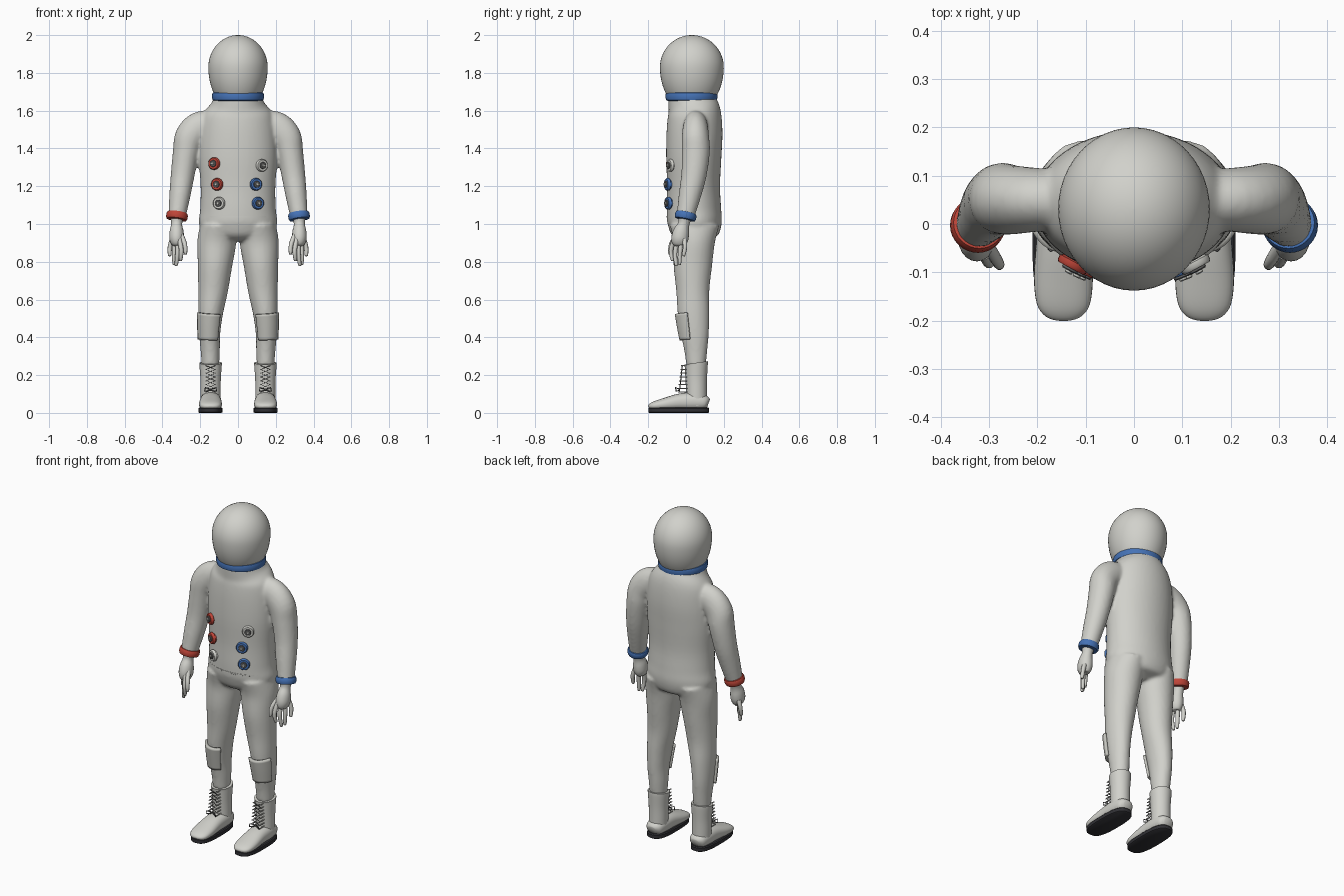
import bpy, bmesh, math
from mathutils import Vector

cube = bpy.data.objects.get("Cube")
if cube:
    bpy.data.objects.remove(cube)

X, Y, Z = Vector((1, 0, 0)), Vector((0, 1, 0)), Vector((0, 0, 1))


def material(name, r, g, b):
    m = bpy.data.materials.new(name)
    m.diffuse_color = (r, g, b, 1)
    m.use_nodes = True
    bsdf = m.node_tree.nodes["Principled BSDF"]
    bsdf.inputs["Base Color"].default_value = (r, g, b, 1)
    bsdf.inputs["Roughness"].default_value = 0.6
    return m


SUIT = material("suit white", 0.64, 0.64, 0.60)
PATCH = material("patch grey", 0.56, 0.56, 0.52)
BLUE = material("ring blue", 0.06, 0.17, 0.47)
RED = material("ring red", 0.52, 0.06, 0.04)
BLACK = material("sole black", 0.03, 0.03, 0.035)
DARK = material("dark grey", 0.13, 0.13, 0.13)


def smooth_path(rows, steps):
    """Catmull-Rom samples through rows of (x, y, z, rx, ry)."""
    p = [Vector(r) for r in rows]
    if steps == 1:
        return p
    out = []
    for i in range(len(p) - 1):
        a, b, c, d = p[max(i - 1, 0)], p[i], p[i + 1], p[min(i + 2, len(p) - 1)]
        for k in range(steps):
            t = k / steps
            out.append(0.5 * (2 * b + (c - a) * t + (2 * a - 5 * b + 4 * c - d) * t * t
                              + (3 * b - a - 3 * c + d) * t ** 3))
    return out + [p[-1]]


def loft(bm, rows, side=1, ref=Y, steps=4, n=32, power=2, arc=None):
    """Elliptic rings swept along a path; arc limits it to an open strip."""
    pts = smooth_path(rows, steps)
    pos = [Vector(q[:3]) for q in pts]
    rings = []
    for i, q in enumerate(pts):
        t = (pos[min(i + 1, len(pos) - 1)] - pos[max(i - 1, 0)]).normalized()
        u = t.cross(ref).normalized()
        v = u.cross(t)
        ring = []
        for k in range(n):
            a = math.radians(arc[0] + (arc[1] - arc[0]) * k / (n - 1)) if arc else math.tau * k / n
            c, s = (math.copysign(abs(f) ** (2 / power), f) for f in (math.cos(a), math.sin(a)))
            w = pos[i] + u * c * q[3] + v * s * q[4]
            ring.append(bm.verts.new((w.x * side, w.y, w.z)))
        rings.append(ring)
    for a, b in zip(rings, rings[1:]):
        for k in range(n - 1 if arc else n):
            j = (k + 1) % n
            bm.faces.new((a[k], a[j], b[j], b[k]))
    if not arc:
        bm.faces.new(rings[0])
        bm.faces.new(rings[-1])


def finish(bm, name, mat, angle=40):
    bmesh.ops.recalc_face_normals(bm, faces=bm.faces[:])
    me = bpy.data.meshes.new(name)
    bm.to_mesh(me)
    bm.free()
    me.materials.append(mat)
    ob = bpy.data.objects.new(name, me)
    bpy.context.collection.objects.link(ob)
    bpy.ops.object.select_all(action="DESELECT")
    ob.select_set(True)
    bpy.context.view_layer.objects.active = ob
    bpy.ops.object.shade_smooth_by_angle(angle=math.radians(angle))
    return ob


def part(name, mat, rows, **kw):
    bm = bmesh.new()
    loft(bm, rows, **kw)
    return finish(bm, name, mat)


def along(c, axis, prof):
    """Rows for a turned part: prof holds (distance, radius) pairs."""
    axis = axis.normalized()
    return [(*(Vector(c) + axis * d), r, r) for d, r in prof]


def cord(name, mat, lines, r, side):
    cu = bpy.data.curves.new(name, "CURVE")
    cu.dimensions = "3D"
    cu.bevel_depth, cu.bevel_resolution, cu.use_fill_caps = r, 1, True
    for line in lines:
        sp = cu.splines.new("POLY")
        sp.points.add(len(line) - 1)
        for p, co in zip(sp.points, line):
            p.co = (co[0] * side, co[1], co[2], 1)
    cu.materials.append(mat)
    bpy.context.collection.objects.link(bpy.data.objects.new(name, cu))


# Suit: torso, arms and legs fused into one soft skin
torso = [(0, .03, 1.68, .125, .125), (0, .035, 1.64, .14, .129), (0, .045, 1.58, .185, .141),
         (0, .045, 1.48, .203, .148), (0, .041, 1.35, .207, .146), (0, .04, 1.2, .198, .14),
         (0, .042, 1.08, .2, .144), (0, .045, 1.0, .207, .143), (0, .04, .94, .17, .12),
         (0, .04, .91, .09, .06)]
arm = [(.12, .05, 1.52, .08, .06), (.2, .05, 1.51, .086, .066), (.255, .05, 1.46, .08, .072),
       (.275, .052, 1.38, .07, .074), (.293, .042, 1.26, .063, .067),
       (.308, .02, 1.15, .056, .059), (.323, -.003, 1.04, .046, .047)]
leg = [(.105, .045, .99, .095, .13), (.113, .043, .9, .103, .109), (.122, .036, .78, .091, .102),
       (.132, .036, .65, .079, .088), (.145, .04, .53, .066, .084), (.15, .047, .42, .056, .074),
       (.147, .052, .33, .051, .061), (.146, .053, .25, .046, .051)]
bm = bmesh.new()
loft(bm, torso, n=48)
for s in (1, -1):
    loft(bm, arm, s)
    loft(bm, leg, s)
suit = finish(bm, "suit", SUIT, 180)
rm = suit.modifiers.new("fuse", "REMESH")
rm.mode, rm.voxel_size, rm.use_smooth_shade = "VOXEL", .009, True
sm = suit.modifiers.new("soften", "SMOOTH")
sm.factor, sm.iterations = .5, 6

# Waist seam, collar and helmet
part("waist_seam", SUIT, [(0, .043, z, .202 + d, .144 + d)
                          for z, d in ((1.03, -.004), (1.035, .001), (1.042, .001), (1.047, -.004))],
     steps=1, n=48)
part("collar", BLUE, along((0, .029, 0), Z, ((1.652, .126), (1.657, .135), (1.668, .137),
                                             (1.685, .137), (1.694, .134), (1.698, .127))),
     steps=1, n=48)
dome = []
for k in range(25):
    a = math.radians(-40 + 129.5 * k / 24)
    dome.append((0, .031, 1.83 + math.sin(a) * (.17 if a > 0 else .24),
                 .157 * math.cos(a), .169 * math.cos(a)))
part("helmet", SUIT, dome, steps=1, n=48)

# Chest connectors
for name, mat, x, z in (("right_upper", RED, -.12, 1.32), ("right_middle", RED, -.105, 1.21),
                        ("right_lower", SUIT, -.095, 1.11), ("left_upper", SUIT, .12, 1.31),
                        ("left_middle", BLUE, .09, 1.21), ("left_lower", BLUE, .1, 1.11)):
    base = Vector((x, .04 - .14 * math.sqrt(1 - (x / .198) ** 2), z))
    out = Vector((x * 4.5, -1, 0))
    for bit, m, prof in (("rim", mat, ((-.02, .026), (.004, .026), (.008, .033), (.018, .033), (.023, .029))),
                         ("socket", DARK, ((.015, .018), (.027, .018), (.029, .016))),
                         ("pin", PATCH, ((.02, .008), (.033, .008), (.035, .006)))):
        part(f"{name}_connector_{bit}", m, along(base, out, prof), ref=Z, steps=1, n=24)

for side, s, ring in (("left", 1, BLUE), ("right", -1, RED)):
    # Wrist ring
    part(side + "_wrist_ring", ring,
         along((.323, -.002, 1.042), Vector((.13, -.2, -1)),
               ((-.02, .044), (-.018, .053), (-.009, .057), (.009, .057), (.018, .053), (.02, .044))),
         side=s, steps=1)
    # Glove: palm, thumb and fingers
    bm = bmesh.new()
    loft(bm, [(.323, -.004, 1.04, .036, .036), (.325, -.012, 1.0, .029, .03),
              (.325, -.025, .96, .037, .042), (.325, -.033, .92, .038, .045),
              (.325, -.036, .89, .026, .034), (.325, -.036, .885, .01, .012)], s, n=20)
    for root, knuckle, tip in (((.305, -.04, .95), (.282, -.078, .895), (.278, -.086, .845)),
                               ((.31, -.062, .92), (.3, -.08, .86), (.304, -.072, .81)),
                               ((.32, -.045, .91), (.32, -.058, .845), (.327, -.052, .785)),
                               ((.335, -.025, .91), (.338, -.032, .845), (.338, -.034, .79)),
                               ((.348, -.008, .92), (.36, -.005, .88), (.362, -.012, .835))):
        end = Vector(tip) + (Vector(tip) - Vector(knuckle)) * .12
        loft(bm, [(*root, .013, .013), (*knuckle, .012, .012), (*tip, .009, .009),
                  (*end, .003, .003)], s, steps=3, n=10)
    finish(bm, side + "_glove", SUIT, 60)

    # Knee patch wrapping the front and outer side
    patch = part(side + "_knee_patch", PATCH,
                 [(.145, .038, .53, .07, .09), (.149, .043, .46, .064, .083),
                  (.151, .047, .39, .058, .074)], side=s, arc=(-133, -20), n=16)
    sol = patch.modifiers.new("thickness", "SOLIDIFY")
    sol.thickness, sol.offset = .016, 0

    # Boot: shaft, foot and sole
    bm = bmesh.new()
    loft(bm, [(.145, .053, .265, .06, .063), (.145, .054, .25, .059, .061),
              (.145, .054, .18, .054, .057), (.145, .055, .11, .053, .055),
              (.145, .055, .04, .052, .056)], s)
    loft(bm, [(.145, .119, .05, .025, .022), (.145, .1, .055, .048, .038),
              (.145, .04, .06, .056, .048), (.145, -.03, .058, .057, .045),
              (.146, -.11, .046, .061, .034), (.146, -.165, .038, .055, .024),
              (.146, -.19, .033, .038, .015), (.146, -.198, .03, .016, .006)],
         s, ref=Z, power=2.3)
    finish(bm, side + "_boot", SUIT, 50)
    part(side + "_sole", BLACK,
         [(.146, -.038, z, .064 - d, .161 - d)
          for z, d in ((0, .005), (.004, 0), (.024, 0), (.029, .005))],
         side=s, steps=1, n=48, power=2.8)

    # Crossed laces, hooks and bow
    def eyelet(k, e):
        return (.145 + e * .025, -.035 + .0022 * k, .11 + .02 * k)
    zigzag = [[eyelet(k, e * (-1) ** k) for k in range(8)] for e in (1, -1)]
    hooks = [[(p[0], .015, p[2]), (p[0], p[1] - .008, p[2])]
             for line in zigzag for p in line]
    bow = [[(.145, -.035, .125), (.145 + e * .028, -.056, .135),
            (.145 + e * .032, -.052, .115), (.145, -.035, .12)] for e in (1, -1)]
    cord(side + "_laces", DARK, zigzag + bow, .0028, s)
    cord(side + "_lace_hooks", PATCH, hooks, .003, s)
